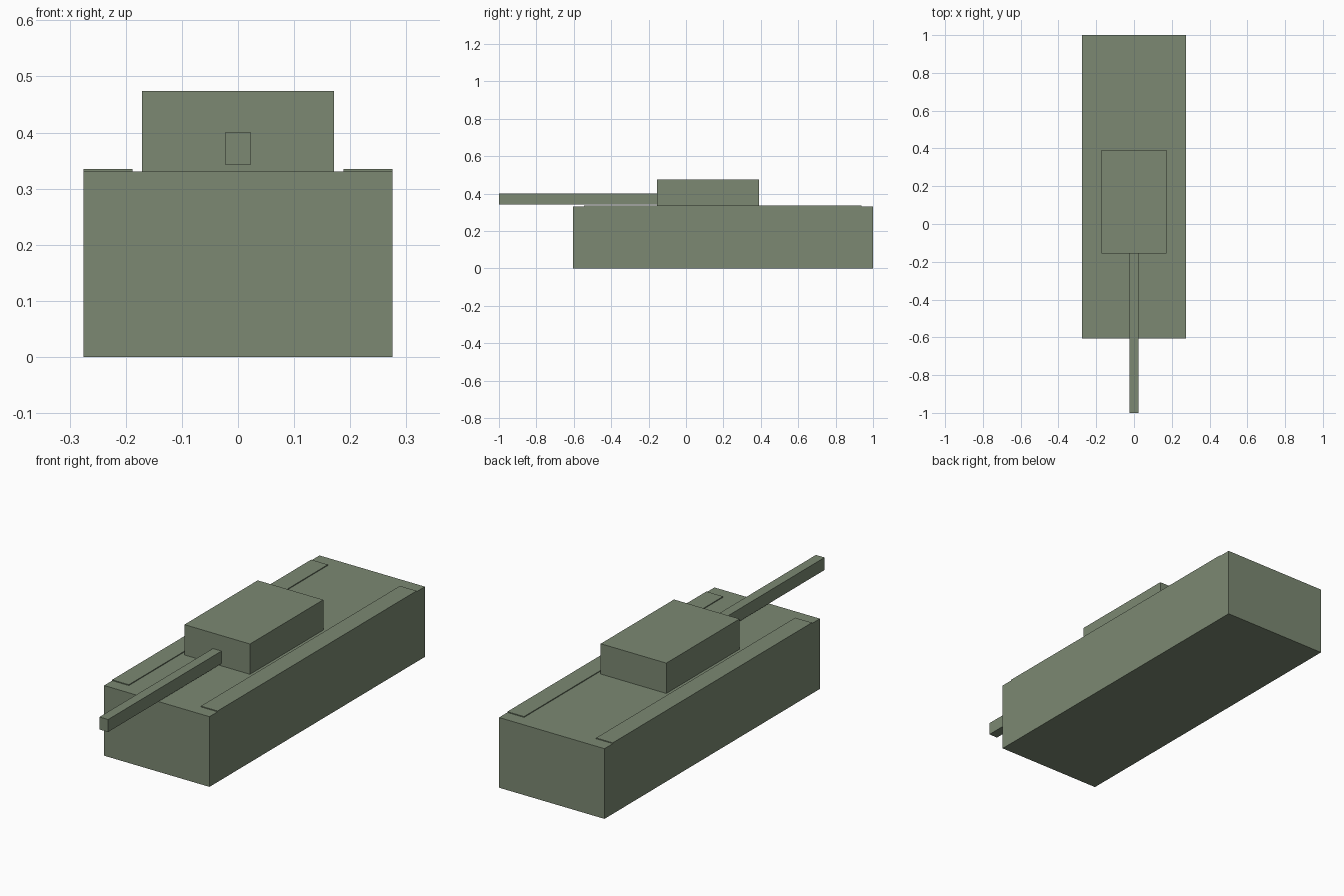
import bpy

if "Cube" in bpy.data.objects:
    bpy.data.objects.remove(bpy.data.objects["Cube"])


def box(name, x, y, z):
    """Axis-aligned box from (min, max) ranges, with size baked into the mesh."""
    ranges = (x, y, z)
    bpy.ops.mesh.primitive_cube_add(size=1, location=[(a + b) / 2 for a, b in ranges])
    obj = bpy.context.object
    obj.name = name
    obj.scale = [b - a for a, b in ranges]
    bpy.ops.object.transform_apply(location=False, rotation=False, scale=True)
    mat = bpy.data.materials.get("olive_paint")
    if mat is None:
        mat = bpy.data.materials.new("olive_paint")
        mat.diffuse_color = (0.20, 0.25, 0.17, 1)
        mat.use_nodes = True
        mat.node_tree.nodes["Principled BSDF"].inputs["Base Color"].default_value = mat.diffuse_color
    obj.data.materials.append(mat)
    return obj


HULL_TOP = 0.331

# Hull
box("hull", (-0.275, 0.275), (-0.605, 1.0), (0, HULL_TOP))

# Thin track covers, flush with the hull sides
for side, x in (("left", (-0.275, -0.188)), ("right", (0.188, 0.275))):
    box(f"track_cover_{side}", x, (-0.545, 0.938), (HULL_TOP, 0.335))

# Turret
box("turret", (-0.171, 0.171), (-0.155, 0.391), (HULL_TOP, 0.474))

# Gun barrel, butted against the turret face
box("gun_barrel", (-0.0225, 0.0225), (-1.0, -0.155), (0.342, 0.401))
